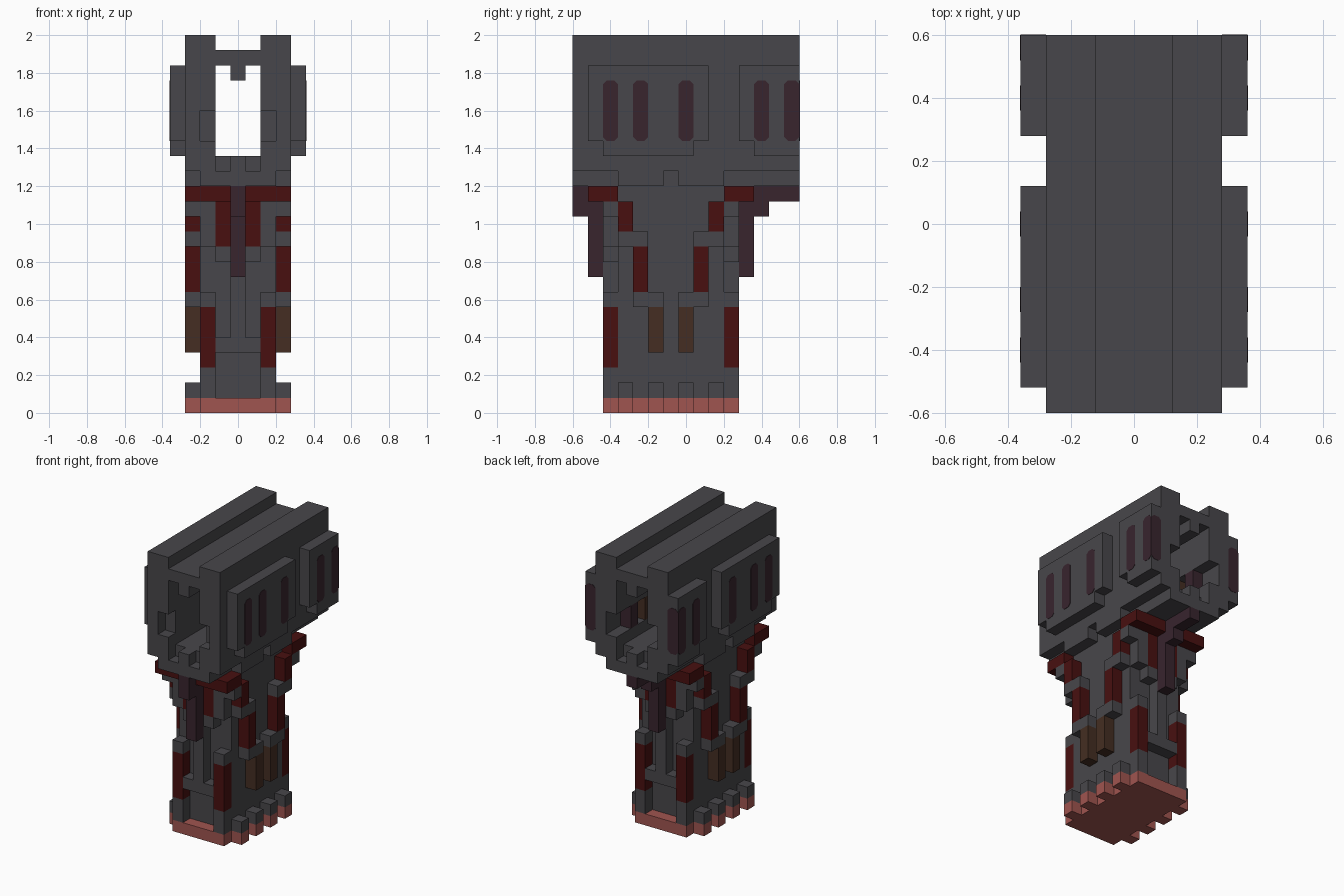
import bpy
import bmesh

cube = bpy.data.objects.get("Cube")
if cube:
    bpy.data.objects.remove(cube, do_unlink=True)

U = 0.08  # block size; every coordinate below is counted in blocks


def material(name, rgb):
    m = bpy.data.materials.new(name)
    m.use_nodes = True
    m.diffuse_color = (*rgb, 1)
    m.node_tree.nodes["Principled BSDF"].inputs["Base Color"].default_value = (*rgb, 1)
    return m


GREY = material("dark grey", (0.064, 0.062, 0.069))
RED = material("dark red", (0.065, 0.005, 0.005))
PURPLE = material("dark purple", (0.04, 0.018, 0.027))
BROWN = material("brown", (0.058, 0.027, 0.016))
PINK = material("dusty pink", (0.35, 0.09, 0.08))


def finish(name, mat, bm):
    bmesh.ops.recalc_face_normals(bm, faces=bm.faces)
    mesh = bpy.data.meshes.new(name)
    bm.to_mesh(mesh)
    bm.free()
    mesh.materials.append(mat)
    bpy.context.collection.objects.link(bpy.data.objects.new(name, mesh))


def blocks(name, mat, *boxes, ends=False):
    """Boxes (x0, x1, y0, y1, z0, z1). Off-centre boxes repeat across x,
    and with ends=True also from the front to the back of the grip."""
    bm = bmesh.new()
    for x0, x1, y0, y1, z0, z1 in boxes:
        xs = [(x0, x1)] if x0 < 0 else [(x0, x1), (-x1, -x0)]
        ys = [(y0, y1), (-2 - y1, -2 - y0)] if ends else [(y0, y1)]
        for xa, xb in xs:
            for ya, yb in ys:
                for v in bmesh.ops.create_cube(bm, size=1)["verts"]:
                    v.co.x = U * (xb if v.co.x > 0 else xa)
                    v.co.y = U * (yb if v.co.y > 0 else ya)
                    v.co.z = U * (z1 if v.co.z > 0 else z0)
    finish(name, mat, bm)


def slot(name, place):
    """Thin chamfered plate; place maps (across, up, depth) to blocks."""
    bm = bmesh.new()
    c = 0.25
    outline = [(c, 18), (1 - c, 18), (1, 18 + c), (1, 22 - c),
               (1 - c, 22), (c, 22), (0, 22 - c), (0, 18 + c)]
    face = bm.faces.new([bm.verts.new([U * k for k in place(a, h, 0)]) for a, h in outline])
    new = bmesh.ops.extrude_face_region(bm, geom=[face])["geom"]
    offset = [U * (p - q) for p, q in zip(place(0, 0, 0.05), place(0, 0, 0))]
    bmesh.ops.translate(bm, vec=offset, verts=[g for g in new if isinstance(g, bmesh.types.BMVert)])
    finish(name, PURPLE, bm)


# Foot: plate with teeth along both sides
teeth = (-4.5, -2.5, -0.5, 1.5)
blocks("foot_plate", PINK, (-2.5, 2.5, -5.5, 3.5, 0, 1),
       *[(2.5, 3.5, y, y + 1, 0, 1) for y in teeth])
blocks("foot_teeth", GREY, *[(2.5, 3.5, y, y + 1, 1, 2) for y in teeth])

# Grip core and its corner pillars
blocks("grip_core", GREY, (-2.5, 2.5, -4.5, 2.5, 1, 15))
blocks("pillar_ends", GREY, (1.5, 2.5, -5.5, -4.5, 1, 3),
       (1.5, 2.5, -5.5, -4.5, 7, 8), ends=True)
blocks("pillar_bands", RED, (1.5, 2.5, -5.5, -4.5, 3, 7), ends=True)

# Spine and lip on the front and back of the grip
blocks("spine", GREY, (-0.5, 0.5, -5.5, -4.5, 5, 15),
       (-1.5, 1.5, -5.5, -4.5, 4, 5), ends=True)
blocks("collar_brackets", GREY, (0.5, 1.5, -5.5, -4.5, 10, 11),
       (1.5, 2.5, -5.5, -4.5, 11, 14), (2.5, 3.5, -5.5, -4.5, 13, 14), ends=True)
blocks("collar_struts", RED, (0.5, 1.5, -5.5, -4.5, 11, 14),
       (0.5, 3.5, -6.5, -4.5, 14, 15), ends=True)
blocks("front_keel", PURPLE, (-0.5, 0.5, -6.5, -5.5, 9, 15),
       (-0.5, 0.5, -7.5, -6.5, 13, 15))
blocks("back_keel", PURPLE, (-0.5, 0.5, 3.5, 4.5, 9, 15),
       (-0.5, 0.5, 4.5, 5.5, 13, 15), (-0.5, 0.5, 5.5, 7.5, 14, 15))

# Stepped ribs on the sides of the grip
blocks("side_lower_ribs", BROWN, (2.5, 3.5, -2.5, -1.5, 4, 7), ends=True)
blocks("side_rib_joints", GREY, (2.5, 3.5, -3.5, -1.5, 7, 8),
       (2.5, 3.5, -4.5, -2.5, 11, 12), ends=True)
blocks("side_upper_ribs", RED, (2.5, 3.5, -3.5, -2.5, 8, 11),
       (2.5, 3.5, -4.5, -3.5, 12, 14), ends=True)

# Head: neck, floor, walls and roof bridge
blocks("neck", GREY, (-2.5, 2.5, -7.5, 7.5, 15, 16),
       (2.5, 3.5, -4.5, -1.5, 15, 16), (2.5, 3.5, -0.5, 2.5, 15, 16))
blocks("head_floor", GREY, (-3.5, 3.5, -6.5, 6.5, 16, 17),
       *[b for y in (-7.5, 6.5) for b in
         ((-0.5, 0.5, y, y + 1, 16, 17), (1.5, 3.5, y, y + 1, 16, 17))])
blocks("head_walls", GREY, (2.5, 3.5, -7.5, 7.5, 17, 25),
       (1.5, 2.5, -7.5, 7.5, 17, 18), (1.5, 2.5, -7.5, 7.5, 20, 25),
       (1.5, 2.5, -6.5, 1.5, 18, 20))
blocks("roof_bridge", GREY, (-1.5, 1.5, -7.5, 7.5, 23, 24),
       (-0.5, 0.5, -7.5, 7.5, 22, 23))
blocks("inner_brown_block", BROWN, (1.5, 2.5, 1.5, 3.5, 18, 20))
blocks("inner_purple_block", PURPLE, (1.5, 2.5, 4.5, 5.5, 18, 20))

# Side panels with vertical slots
blocks("front_side_panels", GREY, (3.5, 4.5, -6.5, 1.5, 18, 23), (3.5, 4.5, -5.5, 0.5, 17, 18))
blocks("back_side_panels", GREY, (3.5, 4.5, 3.5, 7.5, 18, 23), (3.5, 4.5, 4.5, 7.5, 17, 18))
for side, s in (("left", 1), ("right", -1)):
    for y in (-5.5, -3.5, -0.5, 4.5, 6.5):
        slot(side + "_panel_slot", lambda a, h, d: (s * (4.48 + d), y + a, h))
    slot(side + "_panel_end_slot", lambda a, h, d: (s * (3.5 + a), 7.48 + d, h))
